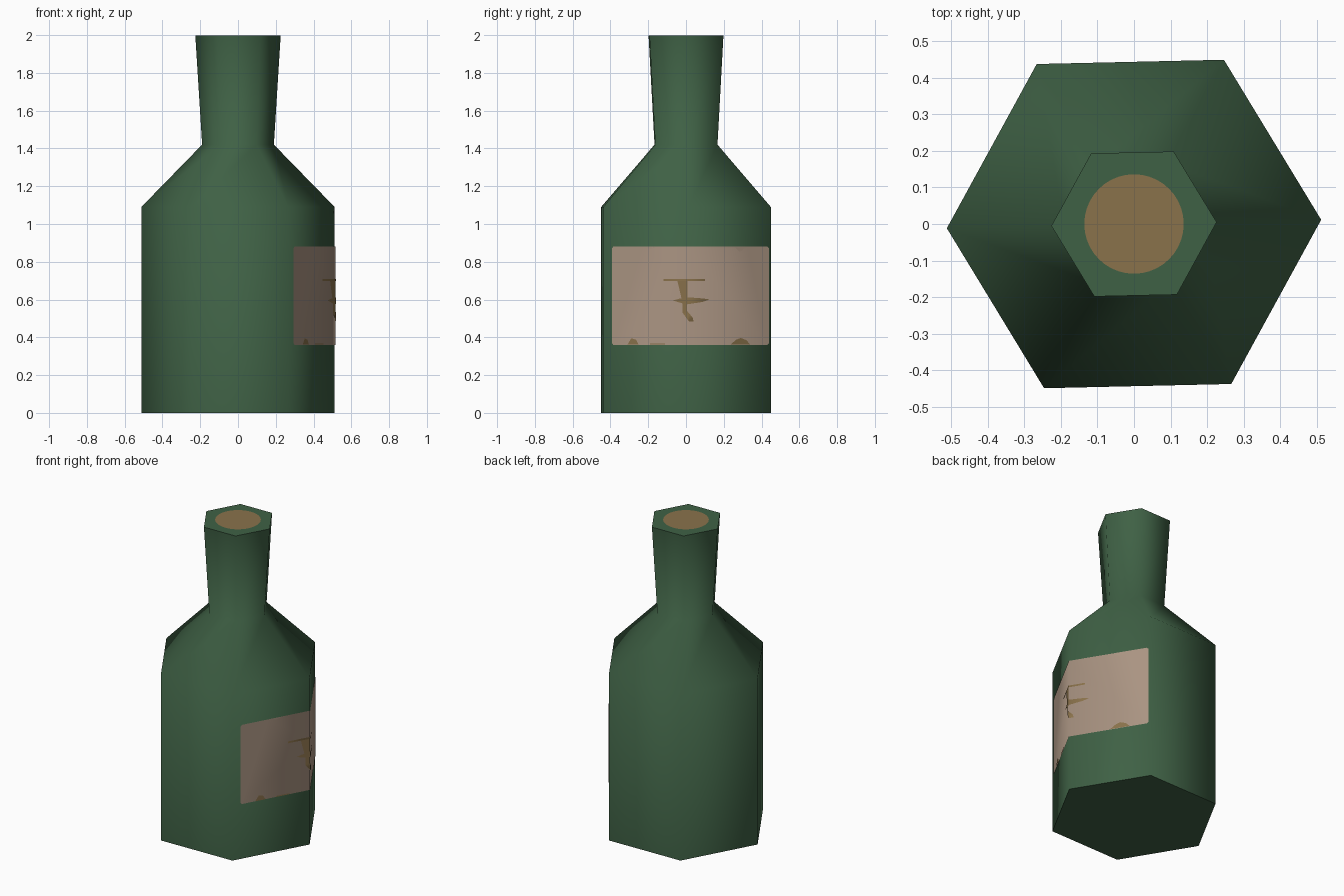
import bpy, bmesh, math

if "Cube" in bpy.data.objects:
    bpy.data.objects.remove(bpy.data.objects["Cube"])

R = 0.512                      # body radius at the corners
PHASE = math.radians(1.3)      # slight turn of the hexagon


def material(name, r, g, b):
    lin = [((c / 255 + 0.055) / 1.055) ** 2.4 for c in (r, g, b)]
    m = bpy.data.materials.new(name)
    m.diffuse_color = (*lin, 1)
    m.use_nodes = True
    m.node_tree.nodes["Principled BSDF"].inputs["Base Color"].default_value = m.diffuse_color
    return m


green = material("green glass", 63, 97, 69)
paper = material("label paper", 171, 149, 131)
brown = material("cork brown", 138, 114, 75)


def finish(bm, name, mat):
    me = bpy.data.meshes.new(name)
    bm.to_mesh(me)
    bm.free()
    ob = bpy.data.objects.new(name, me)
    bpy.context.collection.objects.link(ob)
    me.materials.append(mat)
    bpy.ops.object.select_all(action='DESELECT')
    ob.select_set(True)
    bpy.context.view_layer.objects.active = ob
    bpy.ops.object.shade_smooth_by_angle(angle=math.radians(65))
    return ob


def hexagon(r):
    return [(r * math.cos(PHASE + i * math.pi / 3),
             r * math.sin(PHASE + i * math.pi / 3)) for i in range(6)]


# Bottle: six-sided rings joined from base to mouth
bm = bmesh.new()
rings = [[bm.verts.new((x, y, z)) for x, y in hexagon(r)]
         for r, z in [(R, 0), (R, 1.09), (0.19, 1.42), (0.226, 1.998)]]
for low, high in zip(rings, rings[1:]):
    for i in range(6):
        j = (i + 1) % 6
        bm.faces.new((low[i], low[j], high[j], high[i]))
bm.faces.new(rings[0][::-1])
bm.faces.new(rings[-1])
finish(bm, "bottle", green)

# Cork: thin round disc in the mouth
bm = bmesh.new()
bmesh.ops.create_circle(bm, cap_ends=True, segments=40, radius=0.136)
bmesh.ops.translate(bm, verts=bm.verts, vec=(0, 0, 2))
bmesh.ops.recalc_face_normals(bm, faces=bm.faces)
for f in bm.faces:
    if f.normal.z < 0:
        f.normal_flip()
finish(bm, "cork", brown)

# Thin plates wrapped round the right-hand corner, drawn in (y, z)
corners = hexagon(R)
(cx, cy), (bx, by), (fx, fy) = corners[0], corners[1], corners[5]


def surface_x(y):
    if y > cy:
        return cx + (bx - cx) * (y - cy) / (by - cy)
    return cx + (fx - cx) * (y - cy) / (fy - cy)


def wrapped_plate(name, outlines, mat, lift):
    bm = bmesh.new()
    for outline in outlines:
        bm.faces.new([bm.verts.new((0, y, z)) for y, z in outline])
    bmesh.ops.triangulate(bm, faces=bm.faces[:])
    bmesh.ops.bisect_plane(bm, geom=bm.verts[:] + bm.edges[:] + bm.faces[:],
                           plane_co=(0, cy, 0), plane_no=(0, 1, 0))
    for v in bm.verts:
        v.co.x = surface_x(v.co.y) + lift
    return finish(bm, name, mat)


# Label with worn upper edge
wrapped_plate("label", [[
    (-0.385, 0.36), (0.43, 0.36), (0.44, 0.37), (0.44, 0.87), (0.43, 0.88),
    (0.33, 0.88), (0.31, 0.862), (0.285, 0.852), (0.26, 0.875), (0.24, 0.88),
    (-0.15, 0.88), (-0.19, 0.868), (-0.23, 0.88), (-0.385, 0.88),
    (-0.393, 0.87), (-0.393, 0.37)]], paper, 0.004)

# Brown stains: central smear and patches on the lower edge
wrapped_plate("label_stains", [
    [(-0.12, 0.697), (0.10, 0.697), (0.10, 0.709), (-0.12, 0.709)],
    [(-0.02, 0.59), (0.008, 0.59), (0.008, 0.697), (-0.045, 0.697), (-0.02, 0.67)],
    [(-0.07, 0.595), (-0.02, 0.58), (0.01, 0.575), (0.09, 0.588), (0.125, 0.6),
     (0.09, 0.606), (0.008, 0.612), (-0.03, 0.606)],
    [(-0.018, 0.53), (0.015, 0.485), (0.04, 0.485), (0.035, 0.505),
     (0.005, 0.54), (0.005, 0.58), (-0.018, 0.58)],
    [(-0.31, 0.361), (-0.25, 0.361), (-0.265, 0.388), (-0.29, 0.395)],
    [(0.235, 0.361), (0.34, 0.361), (0.32, 0.385), (0.29, 0.397), (0.265, 0.387)],
    [(-0.19, 0.361), (-0.11, 0.361), (-0.11, 0.368), (-0.19, 0.368)],
], brown, 0.007)
